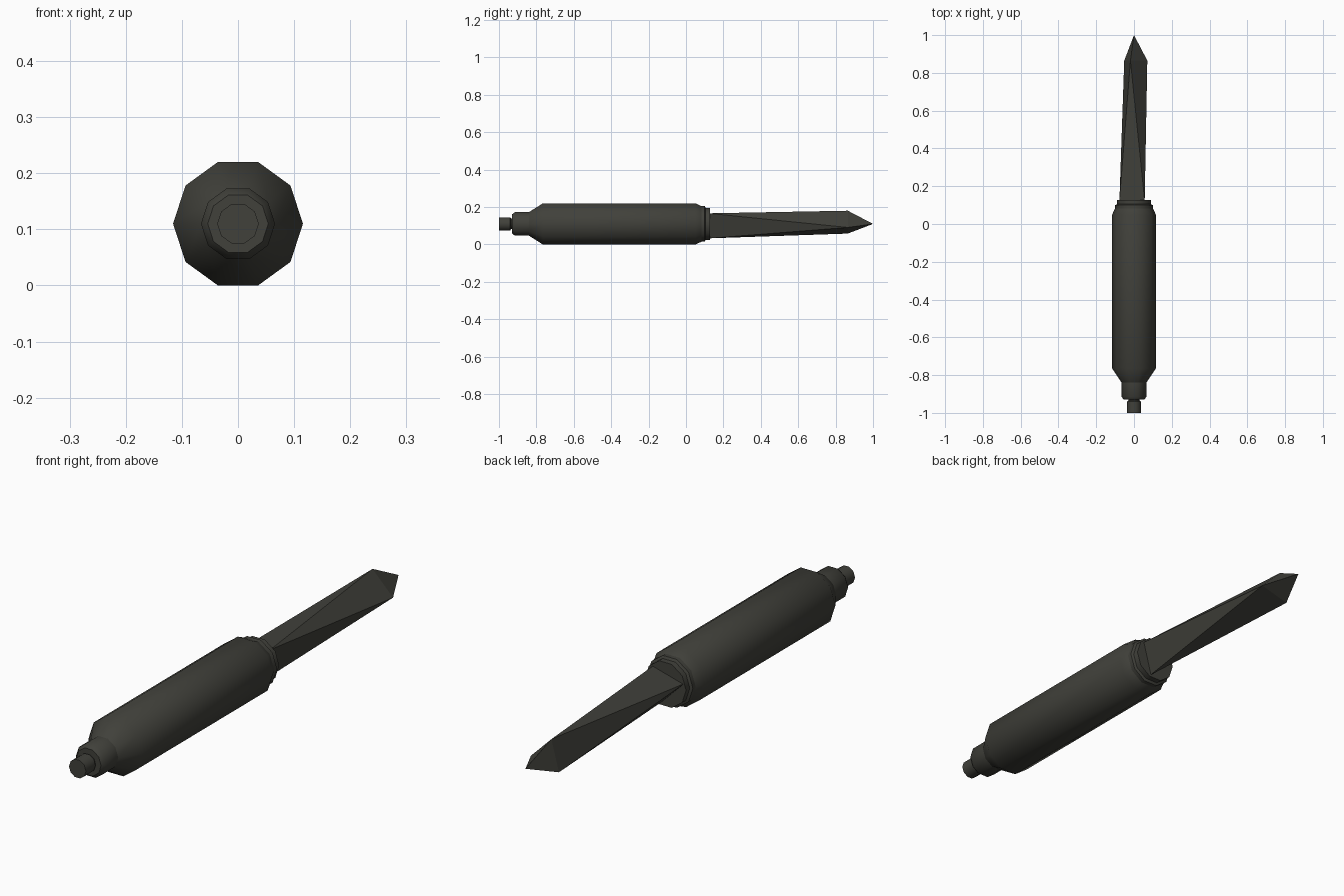
import bpy, bmesh, math

if "Cube" in bpy.data.objects:
    bpy.data.objects.remove(bpy.data.objects["Cube"])

CZ = 0.11      # height of the long axis
SIDES = 10

metal = bpy.data.materials.new("dark_olive_grey")
metal.diffuse_color = (0.052, 0.052, 0.043, 1)
metal.use_nodes = True
metal.node_tree.nodes["Principled BSDF"].inputs["Base Color"].default_value = metal.diffuse_color


def finish(name, bm, smooth):
    bmesh.ops.recalc_face_normals(bm, faces=bm.faces[:])
    me = bpy.data.meshes.new(name)
    bm.to_mesh(me)
    bm.free()
    ob = bpy.data.objects.new(name, me)
    bpy.context.collection.objects.link(ob)
    me.materials.append(metal)
    if smooth:
        bpy.ops.object.select_all(action='DESELECT')
        ob.select_set(True)
        bpy.context.view_layer.objects.active = ob
        bpy.ops.object.shade_smooth_by_angle(angle=math.radians(38))


def ring(bm, y, r, sides, start=0):
    angles = [math.radians(start + 360 * i / sides) for i in range(sides)]
    return [bm.verts.new((r * math.cos(a), y, CZ + r * math.sin(a))) for a in angles]


def turned(name, profile):
    """Ten-sided solid along y from (y, radius) pairs."""
    bm = bmesh.new()
    rings = [ring(bm, y, r, SIDES) for y, r in profile]
    for a, b in zip(rings, rings[1:]):
        for i in range(SIDES):
            j = (i + 1) % SIDES
            bm.faces.new((a[i], a[j], b[j], b[i]))
    bm.faces.new(rings[0])
    bm.faces.new(rings[-1])
    finish(name, bm, True)


# End stub, stepped pommel, grip and collar
turned("end_stub", [(-1.0, 0.037), (-0.94, 0.037), (-0.935, 0.03), (-0.92, 0.03)])
turned("pommel", [(-0.93, 0.054), (-0.915, 0.066), (-0.83, 0.066)])
turned("grip", [(-0.84, 0.066), (-0.765, 0.1157), (0.05, 0.1157), (0.083, 0.1)])
turned("collar", [(0.08, 0.1), (0.1, 0.1), (0.105, 0.09), (0.128, 0.09)])

# Twisted three-sided blade: two opposed triangles and a point, wrapped by a hull
bm = bmesh.new()
ring(bm, 0.12, 0.08, 3, 45)
ring(bm, 0.865, 0.073, 3, -15)
bm.verts.new((0, 1.0, CZ))
bmesh.ops.convex_hull(bm, input=bm.verts[:])
finish("blade", bm, False)
